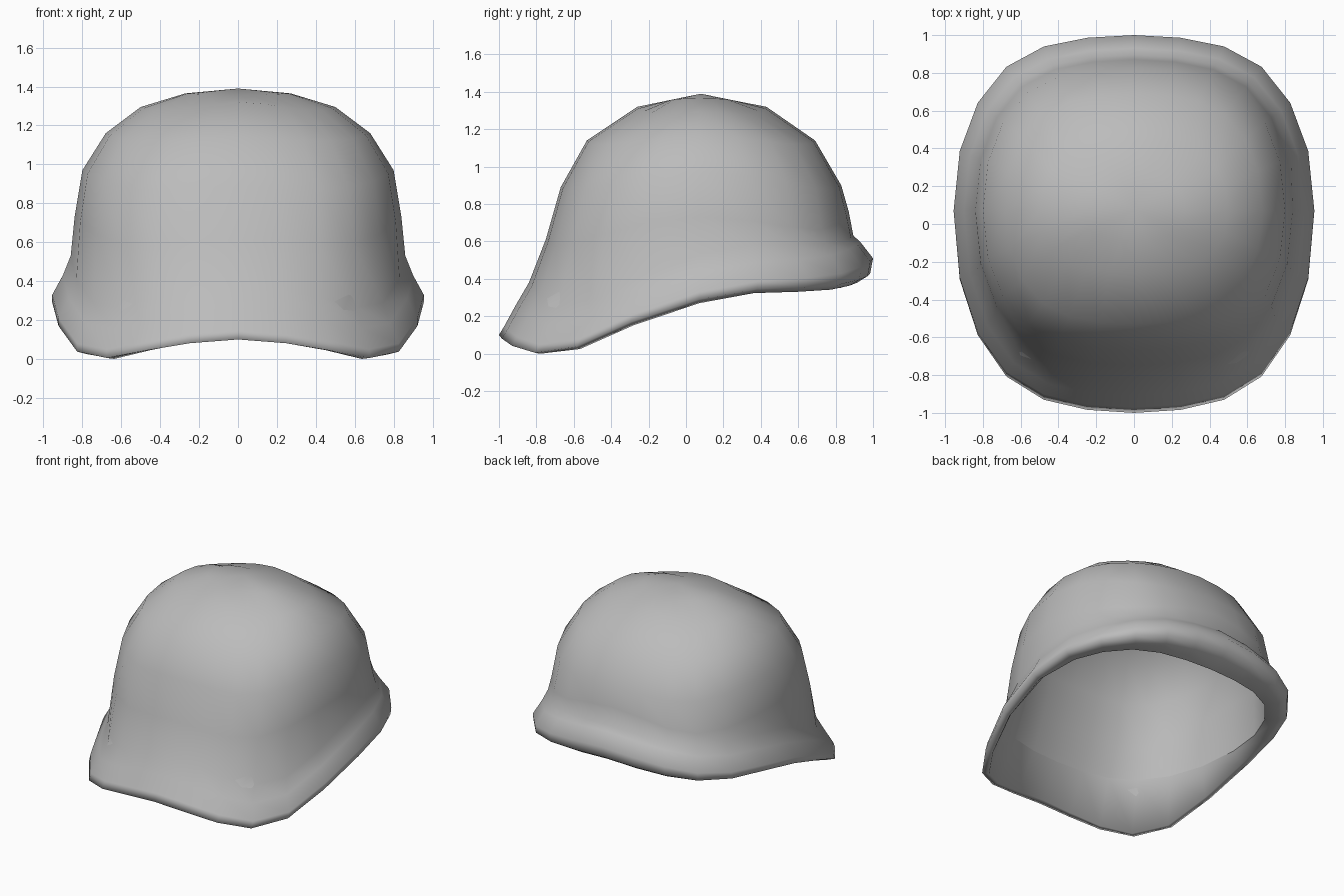
import bpy, bmesh, math

cube = bpy.data.objects.get("Cube")
if cube:
    bpy.data.objects.remove(cube)

grey = bpy.data.materials.new("plain grey")
grey.use_nodes = True
colour = (0.5, 0.5, 0.5, 1)
grey.diffuse_color = colour
grey.node_tree.nodes["Principled BSDF"].inputs["Base Color"].default_value = colour

HALF = 12                      # steps from front to back along one side
CENTRE_Y = 0.07
DEPTH = [1, .985, .935, .82, .615, .34, 0]                        # rounded-square plan
BRIM_Z = [.1, .08, .04, 0, .03, .16, .28, .335, .345, .36, .385, .405, .42]

# Crown rings: half width, front y, back y, heights at front, side and back, corner dip
CROWN = [(.27, -.09, .25, 1.355, 1.365, 1.355, 0),
         (.50, -.26, .43, 1.32, 1.295, 1.32, .03),
         (.68, -.53, .69, 1.14, 1.16, 1.14, .03),
         (.80, -.67, .83, .89, .97, .90, .05),
         (.84, -.75, .87, .61, .73, .76, .08)]
# Brim rings: half width, front y, back y, rise above the brim at front, side and back
BRIM = [(.86, -.84, .895, .28, .25, .21),
        (.90, -.91, .93, .16, .15, .18),
        (.955, -.97, 1.0, .05, .05, .09),
        (.955, -1.0, .985, 0, .01, .01),
        (.90, -.965, .93, .01, -.01, -.025)]

bm = bmesh.new()


def ring(width, front, back, height):
    """One closed ring; height is a function of the step from front to back."""
    verts = []
    for i in range(2 * HALF):
        step = min(i, 2 * HALF - i)
        x = width * math.sin(math.pi * i / HALF)
        end = front if step < 6 else back
        depth = DEPTH[min(step, HALF - step)]
        verts.append(bm.verts.new((x, CENTRE_Y + (end - CENTRE_Y) * depth, height(step))))
    return verts


def blend(front, side, back, step):
    t = math.cos(math.pi * step / HALF)
    return side + ((front if t > 0 else back) - side) * t * t


def crown_ring(row, gap=0):
    w, f, b, zf, zs, zb, dip = row
    def height(step):
        return blend(zf, zs, zb, step) - gap - dip * math.sin(2 * math.pi * step / HALF) ** 2
    return ring(w - gap, f + gap, b - gap, height)


def brim_ring(row):
    w, f, b, zf, zs, zb = row
    return ring(w, f, b, lambda step: BRIM_Z[step] + blend(zf, zs, zb, step))


def join(a, b):
    for i in range(len(a)):
        j = (i + 1) % len(a)
        bm.faces.new((a[i], b[i], b[j], a[j]))


def cap(tip, loop):
    for i in range(len(loop)):
        bm.faces.new((tip, loop[i], loop[(i + 1) % len(loop)]))


# Outer crown, flared brim, inner lip, then lining back up to the top
outer = [crown_ring(r) for r in CROWN] + [brim_ring(r) for r in BRIM]
lip = ring(.83, -.82, .82, lambda step: .35)
lining = [crown_ring(r, .025) for r in reversed(CROWN)]
rings = outer + [lip] + lining
for a, b in zip(rings, rings[1:]):
    join(a, b)
cap(bm.verts.new((0, .08, 1.39)), outer[0])
cap(bm.verts.new((0, .08, 1.36)), lining[-1])
bmesh.ops.recalc_face_normals(bm, faces=bm.faces)

# Smooth surface with one crease round the opening
for face in bm.faces:
    face.smooth = True
for i, v in enumerate(lip):
    bm.edges.get((v, lip[(i + 1) % len(lip)])).smooth = False

# Rest on the ground
low = min(v.co.z for v in bm.verts)
bmesh.ops.translate(bm, verts=bm.verts, vec=(0, 0, -low))

mesh = bpy.data.meshes.new("hat_shell")
bm.to_mesh(mesh)
bm.free()
mesh.materials.append(grey)
hat = bpy.data.objects.new("hat_shell", mesh)
bpy.context.collection.objects.link(hat)
